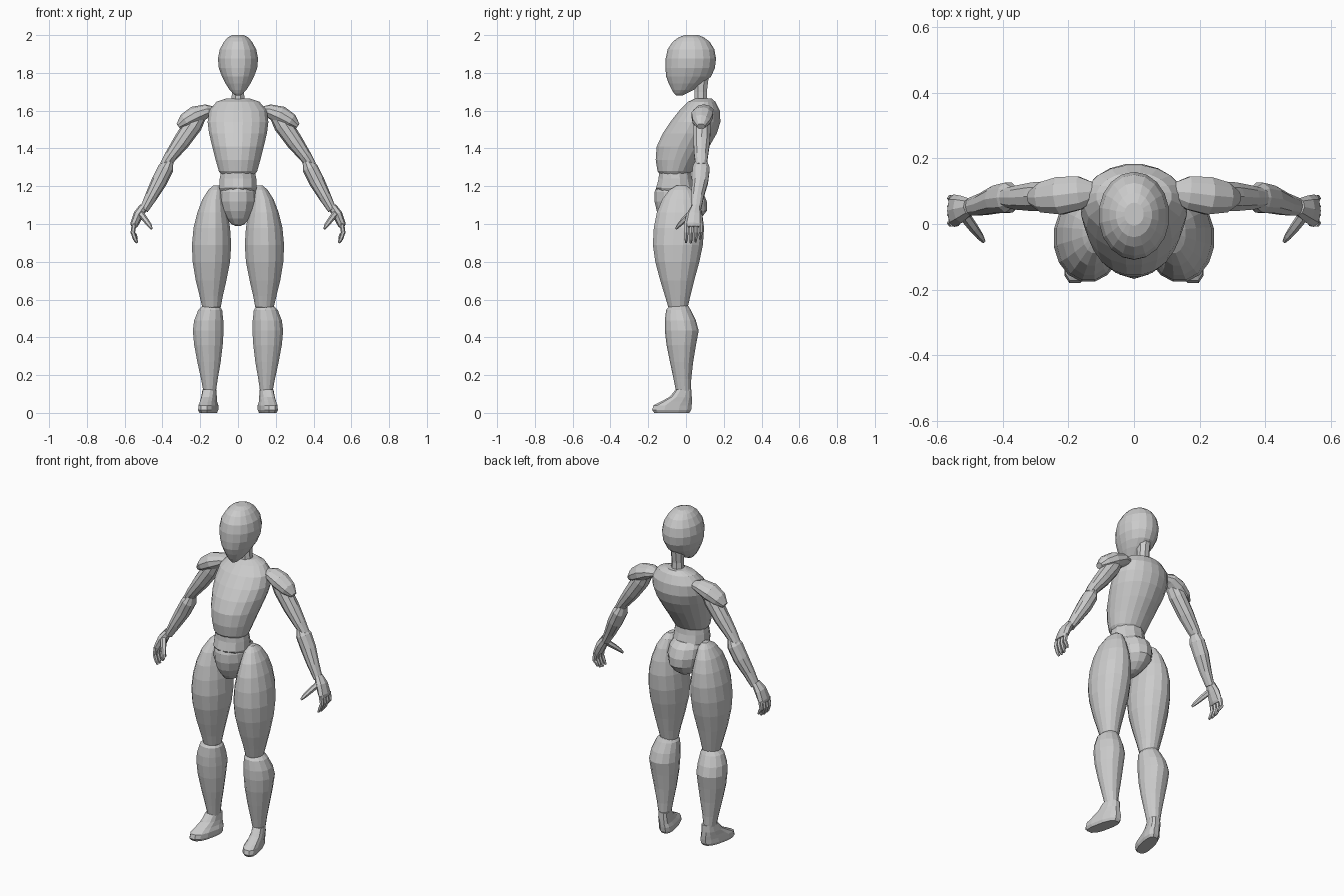
import bpy, bmesh, math
from mathutils import Vector


def build(name, rings, mirror=False):
    """Skin a list of vertex rings, cap both ends, optionally mirror over x."""
    bm = bmesh.new()
    loops = [[bm.verts.new(p) for p in r] for r in rings]
    n = len(loops[0])
    for a, b in zip(loops, loops[1:]):
        for i in range(n):
            j = (i + 1) % n
            bm.faces.new((a[i], a[j], b[j], b[i]))
    bm.faces.new(loops[0])
    bm.faces.new(loops[-1])
    bmesh.ops.recalc_face_normals(bm, faces=bm.faces)
    me = bpy.data.meshes.new(name)
    bm.to_mesh(me)
    bm.free()
    ob = bpy.data.objects.new(name, me)
    bpy.context.collection.objects.link(ob)
    if mirror:
        m = ob.modifiers.new("Mirror", 'MIRROR')
        m.use_mirror_merge = False
    return ob


def spow(v, e):
    return math.copysign(abs(v) ** e, v)


def stack(name, rows, n=16, mirror=False, e=1.0, shear=0.0):
    """Horizontal rings from rows of (z, x0, x1, y0, y1)."""
    rings = []
    for z, x0, x1, y0, y1 in rows:
        ring = []
        for i in range(n):
            t = 2 * math.pi * (i + 0.5) / n
            y = (y0 + y1) / 2 + (y1 - y0) / 2 * spow(math.sin(t), e)
            x = (x0 + x1) / 2 + (x1 - x0) / 2 * spow(math.cos(t), e)
            ring.append((x - y * shear, y, z))
        rings.append(ring)
    return build(name, rings, mirror)


def centred(name, rows, n=16, e=1.0):
    """Stack centred on x = 0 from rows of (z, half width, y0, y1)."""
    return stack(name, [(z, -w, w, a, b) for z, w, a, b in rows], n, e=e)


def tube(name, pts, n=10):
    """Mirrored limb along points (x, y, z, in-plane radius, depth radius)."""
    c = [Vector(p[:3]) for p in pts]
    rings = []
    for k, p in enumerate(pts):
        d = (c[min(k + 1, len(c) - 1)] - c[max(k - 1, 0)]).normalized()
        u = Vector((0, 1, 0)).cross(d).normalized()
        v = d.cross(u)
        rings.append([c[k] + u * p[3] * math.cos(t) + v * p[4] * math.sin(t)
                      for t in (2 * math.pi * i / n for i in range(n))])
    return build(name, rings, True)


# Head and neck
centred("head", [
    (2.0, .03, -.005, .065), (1.988, .055, -.04, .095), (1.965, .075, -.07, .125),
    (1.925, .098, -.097, .15), (1.875, .108, -.108, .159), (1.825, .103, -.109, .153),
    (1.78, .086, -.105, .132), (1.745, .068, -.092, .092), (1.71, .045, -.075, .042),
    (1.69, .026, -.062, .0), (1.68, .012, -.052, -.02)], 18)
centred("neck", [(1.63, .038, .04, .118), (1.7, .035, .043, .113), (1.79, .038, .035, .125)], 8)

# Chest, waist and pelvis
centred("chest", [
    (1.665, .06, .05, .135), (1.647, .115, .01, .157), (1.6, .155, -.037, .18),
    (1.54, .163, -.085, .184), (1.48, .155, -.125, .165), (1.41, .138, -.157, .125),
    (1.34, .12, -.162, .075), (1.28, .103, -.152, .035), (1.235, .07, -.12, .0)], 20)
centred("waist", [
    (1.29, .09, -.145, .03), (1.24, .1, -.148, .035), (1.19, .103, -.162, .05),
    (1.15, .085, -.14, .05)], 12)
centred("pelvis", [
    (1.2, .085, -.155, .05), (1.17, .1, -.166, .09), (1.12, .105, -.167, .11),
    (1.07, .092, -.155, .11), (1.03, .065, -.135, .08), (1.0, .038, -.11, .035),
    (.99, .015, -.08, .0)], 14)

# Legs
stack("thigh", [
    (1.205, .1, .13, -.05, .0), (1.18, .08, .158, -.09, .035), (1.13, .07, .19, -.128, .065),
    (1.06, .055, .217, -.157, .088), (.98, .04, .237, -.173, .098), (.89, .034, .246, -.178, .092),
    (.8, .04, .242, -.165, .073), (.7, .06, .225, -.138, .045), (.62, .079, .205, -.113, .025),
    (.56, .09, .19, -.095, .01), (.54, .11, .17, -.07, -.01)], 16, True)
stack("shin", [
    (.57, .1, .185, -.085, .01), (.545, .082, .212, -.105, .025), (.49, .076, .234, -.112, .052),
    (.435, .074, .241, -.112, .067), (.36, .079, .234, -.103, .053), (.27, .09, .217, -.085, .038),
    (.18, .106, .197, -.066, .028), (.115, .116, .184, -.053, .025)], 14, True)
stack("foot", [
    (0, .102, .18, -.17, .02), (.015, .095, .187, -.182, .03), (.04, .096, .186, -.175, .033),
    (.06, .105, .185, -.135, .033), (.085, .11, .185, -.088, .032),
    (.125, .113, .182, -.055, .03)], 12, True, .75, .22)

# Arms
tube("shoulder", [
    (.115, .1, 1.6, .018, .025), (.165, .095, 1.598, .036, .053), (.225, .086, 1.575, .05, .06),
    (.28, .081, 1.543, .042, .048), (.315, .08, 1.517, .017, .022)])
tube("upper_arm", [
    (.19, .085, 1.6, .035, .04), (.238, .085, 1.525, .05, .048), (.3, .083, 1.435, .045, .046),
    (.355, .08, 1.36, .034, .038), (.39, .08, 1.31, .025, .03)])
tube("forearm", [
    (.364, .08, 1.333, .024, .032), (.382, .08, 1.295, .041, .048), (.417, .075, 1.225, .042, .044),
    (.46, .06, 1.145, .033, .035), (.498, .052, 1.075, .023, .028)])

# Hands: palm, four curled fingers and a thumb
tube("palm", [
    (.5, .052, 1.09, .023, .026), (.527, .045, 1.05, .027, .042),
    (.548, .04, 1.0, .022, .05), (.552, .04, .985, .016, .045)], 8)
for k in range(4):
    y = .003 + .025 * k
    tip = (.902, .9, .905, .92)[k]
    tube("finger_%d" % (k + 1), [
        (.55, y, 1.0, .013, .012), (.557, y, .955, .012, .012),
        (.545, y - .002, tip + .02, .011, .01), (.535, y - .003, tip, .006, .006)], 6)
tube("thumb", [
    (.515, .025, 1.055, .017, .018), (.488, -.012, 1.02, .015, .015),
    (.468, -.038, .993, .012, .011), (.457, -.053, .975, .006, .006)], 6)
